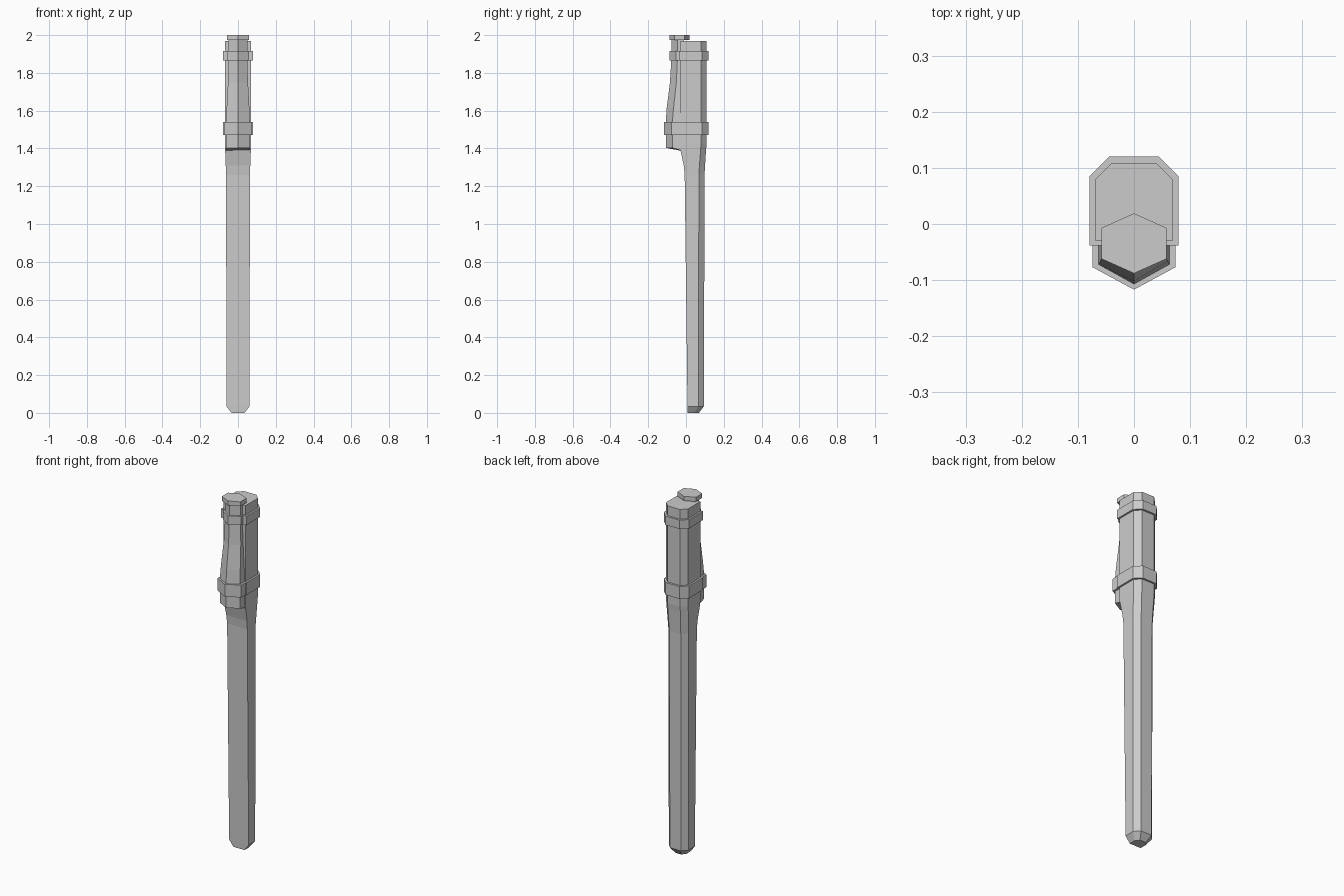
import bpy, bmesh

cube = bpy.data.objects.get("Cube")
if cube:
    bpy.data.objects.remove(cube)

grey = bpy.data.materials.new("plain grey")
grey.use_nodes = True
colour = (0.6, 0.6, 0.6, 1)
grey.diffuse_color = colour
grey.node_tree.nodes["Principled BSDF"].inputs["Base Color"].default_value = colour


def loft(name, rings):
    """Skin a stack of matching rings and cap both ends, keeping flat faces."""
    bm = bmesh.new()
    loops = [[bm.verts.new(p) for p in ring] for ring in rings]
    count = len(loops[0])
    for low, high in zip(loops, loops[1:]):
        for i in range(count):
            j = (i + 1) % count
            bm.faces.new((low[i], low[j], high[j], high[i]))
    bm.faces.new(loops[0][::-1])
    bm.faces.new(loops[-1])
    bmesh.ops.recalc_face_normals(bm, faces=bm.faces)
    mesh = bpy.data.meshes.new(name)
    bm.to_mesh(mesh)
    bm.free()
    mesh.materials.append(grey)
    obj = bpy.data.objects.new(name, mesh)
    bpy.context.collection.objects.link(obj)
    return obj


def mirrored(half):
    """Complete a half outline, listed front to back, across x = 0."""
    return half + [(-x, y, z) for x, y, z in reversed(half) if x > 0]


def shell(z, side, flat, front, shoulder, back):
    """Flat front, straight sides and two bevelled back corners."""
    return mirrored([(side, front, z), (side, shoulder, z), (flat, back, z)])


def prow(z, side, nose, corner, back=-0.01, rise=0.0):
    """Straight sides and a pointed front; rise lifts the nose end."""
    return mirrored([(0, nose, z + rise), (side, corner, z + rise), (side, back, z)])


# Long body: blunt tip, slim shaft, flared neck, straight upper casing
loft("body", [
    shell(0.0, 0.035, 0.018, 0.009, 0.045, 0.068),
    shell(0.035, 0.061, 0.034, 0.008, 0.066, 0.095),
    shell(1.26, 0.063, 0.036, -0.007, 0.068, 0.098),
    shell(1.31, 0.065, 0.037, -0.012, 0.071, 0.101),
    shell(1.39, 0.068, 0.039, -0.029, 0.077, 0.106),
    shell(1.42, 0.069, 0.039, -0.03, 0.079, 0.109),
    shell(1.97, 0.069, 0.039, -0.03, 0.079, 0.109),
])

# Pointed front piece, swelling toward its lower end
loft("front_grip", [
    prow(1.385, 0.063, -0.107, -0.072, rise=0.018),
    prow(1.54, 0.063, -0.107, -0.072),
    prow(1.615, 0.060, -0.102, -0.066),
    prow(1.75, 0.053, -0.085, -0.051),
    prow(1.865, 0.049, -0.078, -0.046),
    prow(1.98, 0.049, -0.078, -0.046),
])

# Two bands, each wrapping the casing and the front piece
for label, z0, z1, side, nose, corner in (
        ("lower", 1.47, 1.54, 0.074, -0.117, -0.077),
        ("upper", 1.865, 1.915, 0.057, -0.088, -0.054)):
    loft(label + "_body_band",
         [shell(z, 0.079, 0.044, -0.038, 0.085, 0.12) for z in (z0, z1)])
    loft(label + "_grip_band", [prow(z, side, nose, corner) for z in (z0, z1)])

# Six-sided cap over the front piece
loft("cap", [mirrored([(0, -0.088, z), (0.058, -0.062, z),
                       (0.058, -0.007, z), (0, 0.019, z)]) for z in (1.975, 2.0)])
